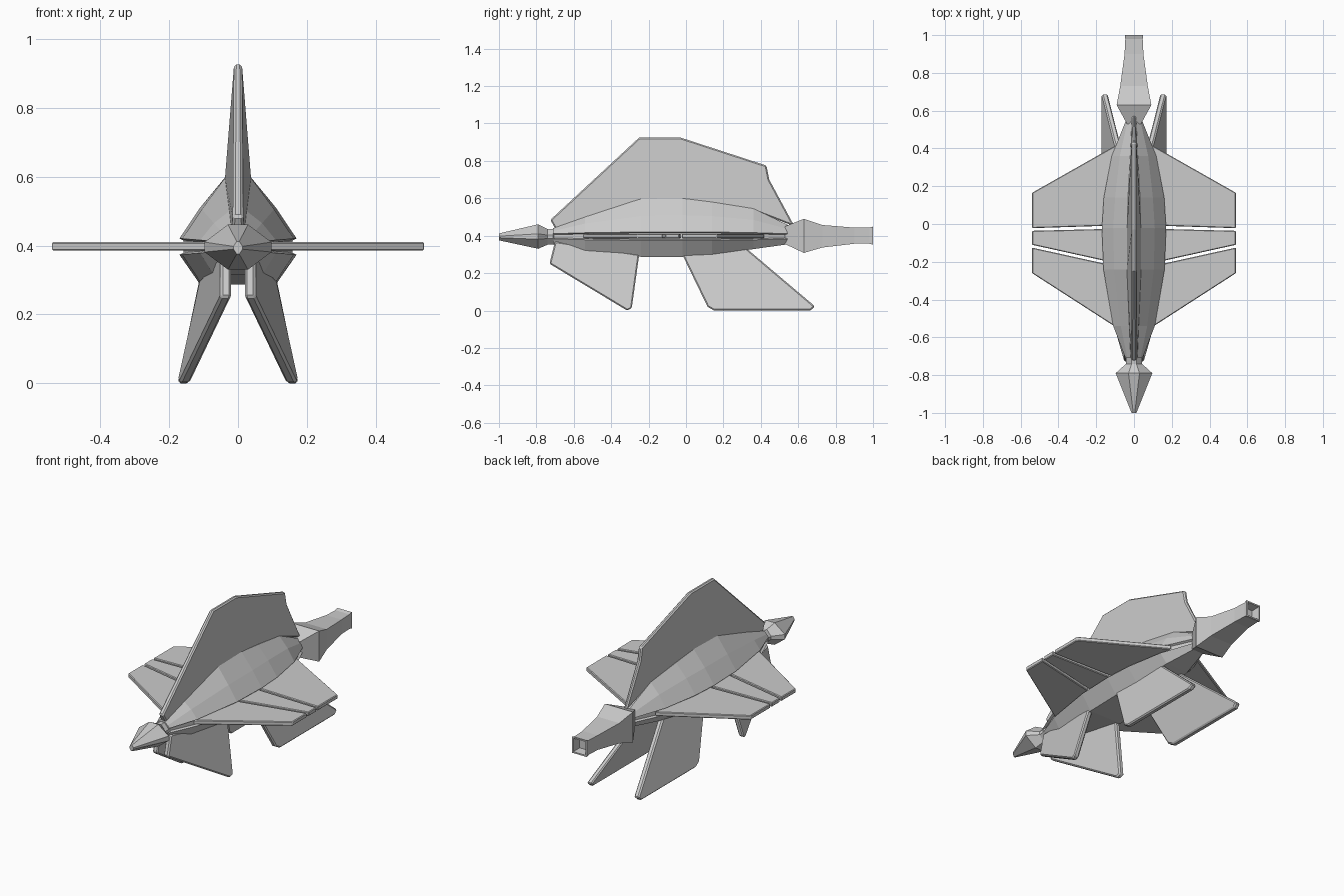
import bpy
import bmesh

if "Cube" in bpy.data.objects:
    bpy.data.objects.remove(bpy.data.objects["Cube"])

grey = bpy.data.materials.new("plain_grey")
grey.use_nodes = True
grey.diffuse_color = (0.6, 0.6, 0.6, 1)
grey.node_tree.nodes["Principled BSDF"].inputs["Base Color"].default_value = (0.6, 0.6, 0.6, 1)


def finish(name, bm, bevel=0, mirror=False):
    bmesh.ops.recalc_face_normals(bm, faces=bm.faces)
    mesh = bpy.data.meshes.new(name)
    bm.to_mesh(mesh)
    bm.free()
    mesh.materials.append(grey)
    obj = bpy.data.objects.new(name, mesh)
    bpy.context.collection.objects.link(obj)
    if bevel:
        mod = obj.modifiers.new("Edge", "BEVEL")
        mod.width = bevel
        mod.segments = 1
        mod.limit_method = 'ANGLE'
        mod.angle_limit = 0.8
    if mirror:
        obj.modifiers.new("Mirror", "MIRROR")
    return obj


def loft(rings):
    """Skin a row of closed rings and cap both ends."""
    bm = bmesh.new()
    rows = [[bm.verts.new(p) for p in ring] for ring in rings]
    n = len(rows[0])
    for a, b in zip(rows, rows[1:]):
        for i in range(n):
            j = (i + 1) % n
            bm.faces.new((a[i], a[j], b[j], b[i]))
    bm.faces.new(rows[0])
    bm.faces.new(rows[-1])
    bmesh.ops.recalc_face_normals(bm, faces=bm.faces)
    return bm


def both_sides(half, y):
    """Close a right-hand half section (x, z) by reflecting it."""
    return [(x, y, z) for x, z in half] + [(-x, y, z) for x, z in reversed(half)]


# Hull: y, side width, keel width, keel z, shoulder width, shoulder z, spine width, spine z
hull = [
    (-0.71, 0.045, 0.030, 0.352, 0.035, 0.425, 0.018, 0.44),
    (-0.54, 0.110, 0.070, 0.315, 0.070, 0.465, 0.025, 0.50),
    (-0.24, 0.162, 0.105, 0.287, 0.105, 0.505, 0.035, 0.60),
    (-0.02, 0.170, 0.110, 0.287, 0.110, 0.510, 0.036, 0.60),
    (0.14, 0.160, 0.100, 0.300, 0.100, 0.505, 0.032, 0.58),
    (0.36, 0.118, 0.072, 0.328, 0.075, 0.485, 0.020, 0.545),
    (0.55, 0.042, 0.030, 0.355, 0.033, 0.435, 0.012, 0.455),
]
rings = []
for y, w, kw, kz, sw, sz, tw, tz in hull:
    lip = 0.01 + 0.08 * w
    rings.append(both_sides([(kw, kz), (w, 0.397 - lip), (w, 0.397 + lip), (sw, sz), (tw, tz)], y))
bm = loft(rings)
# Recessed slot along each flank
for side in (-1, 1):
    flank = [f for f in bm.faces
             if abs(f.normal.x) > 0.5 and f.calc_center_median().x * side > 0.02
             and all(0.37 < v.co.z < 0.425 for v in f.verts)]
    bmesh.ops.inset_region(bm, faces=flank, thickness=0.006, depth=-0.012, use_even_offset=True)
finish("hull", bm)

# Pointed nose: y, half width, bottom z, top z
rings = []
for y, w, lo, hi in [(-1.0, 0.013, 0.375, 0.412), (-0.79, 0.097, 0.33, 0.461),
                     (-0.74, 0.042, 0.352, 0.436), (-0.69, 0.042, 0.355, 0.438)]:
    mid, h = (lo + hi) / 2, (hi - lo) / 2
    rings.append(both_sides([(w * 0.3, lo), (w, mid - h * 0.22), (w, mid + h * 0.22), (w * 0.3, hi)], y))
finish("nose", loft(rings))

# Square tail nozzle with a hollow end
rings = []
for y, w, lo, hi in [(0.53, 0.037, 0.355, 0.45), (0.63, 0.092, 0.308, 0.49), (0.73, 0.073, 0.337, 0.457),
                     (0.90, 0.05, 0.357, 0.443), (0.98, 0.046, 0.357, 0.443), (1.0, 0.048, 0.352, 0.449)]:
    rings.append(both_sides([(w, lo), (w, hi)], y))
bm = loft(rings)
end = [f for f in bm.faces if f.calc_center_median().y > 0.999]
bmesh.ops.inset_region(bm, faces=end, thickness=0.012)
bmesh.ops.inset_region(bm, faces=end, thickness=0.008, depth=-0.05)
finish("tail_nozzle", bm)

# Tall dorsal fin: y, z, half thickness
fin = [(-0.69, 0.42, 0.02), (-0.725, 0.485, 0.015), (-0.25, 0.925, 0.012), (-0.03, 0.925, 0.012),
       (0.43, 0.775, 0.012), (0.445, 0.70, 0.012), (0.58, 0.45, 0.01), (0.36, 0.535, 0.02),
       (-0.02, 0.59, 0.037), (-0.24, 0.59, 0.037)]
bm = loft([[(s * t, y, z) for y, z, t in fin] for s in (-1, 1)])
finish("dorsal_fin", bm, bevel=0.007)

# Three flat panels make up each wing
panels = {
    "wing_panel_front": [(0.09, -0.55), (0.54, -0.26), (0.54, -0.125), (0.1, -0.222)],
    "wing_panel_middle": [(0.1, -0.207), (0.54, -0.11), (0.54, -0.036), (0.1, -0.025)],
    "wing_panel_rear": [(0.1, -0.008), (0.54, -0.022), (0.54, 0.165), (0.09, 0.42)],
}
for name, outline in panels.items():
    bm = loft([[(x, y, z) for x, y in outline] for z in (0.385, 0.41)])
    finish(name, bm, bevel=0.004, mirror=True)

# Splayed lower fins
fins = {
    "front_lower_fin": [(0.035, -0.70, 0.37), (0.035, -0.73, 0.25), (0.155, -0.315, 0.0),
                        (0.16, -0.29, 0.012), (0.095, -0.25, 0.30)],
    "rear_lower_fin": [(0.095, -0.025, 0.31), (0.155, 0.115, 0.02), (0.158, 0.15, 0.0),
                       (0.158, 0.665, 0.0), (0.155, 0.69, 0.022), (0.06, 0.32, 0.335)],
}
for name, outline in fins.items():
    bm = loft([[(x + t, y, z) for x, y, z in outline] for t in (-0.016, 0.016)])
    finish(name, bm, bevel=0.007, mirror=True)
